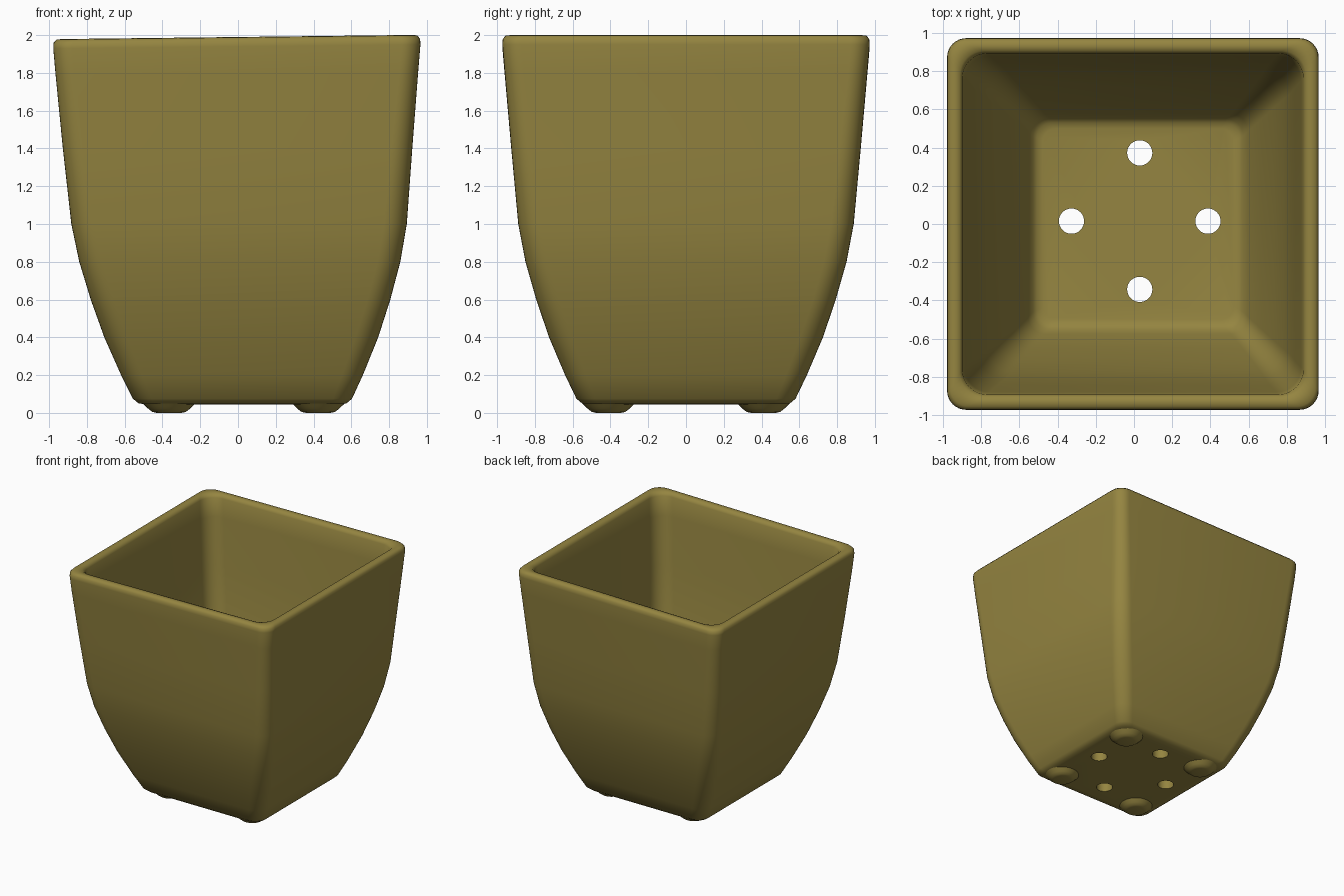
import bpy, bmesh, math

cube = bpy.data.objects.get("Cube")
if cube:
    bpy.data.objects.remove(cube, do_unlink=True)

glaze = bpy.data.materials.new("olive_glaze")
glaze.use_nodes = True
colour = (0.30, 0.235, 0.052, 1)
glaze.diffuse_color = colour
glaze.node_tree.nodes["Principled BSDF"].inputs["Base Color"].default_value = colour

CORNER_STEPS = 8


def section(half, radius, z, cx=0.0, cy=0.0):
    """Rounded square ring; a radius equal to half gives a circle."""
    pts = []
    for quarter in range(4):
        mid = math.pi / 4 + quarter * math.pi / 2
        ox = math.copysign(half - radius, math.cos(mid))
        oy = math.copysign(half - radius, math.sin(mid))
        for i in range(CORNER_STEPS + 1):
            a = quarter * math.pi / 2 + i * math.pi / 2 / CORNER_STEPS
            pts.append((cx + ox + radius * math.cos(a), cy + oy + radius * math.sin(a), z))
    return pts


def loft(name, rings):
    """Skin a stack of rings and cap both ends."""
    bm = bmesh.new()
    loops = [[bm.verts.new(p) for p in ring] for ring in rings]
    n = len(loops[0])
    for a, b in zip(loops, loops[1:]):
        for i in range(n):
            j = (i + 1) % n
            bm.faces.new((a[i], a[j], b[j], b[i]))
    bm.faces.new(list(reversed(loops[0])))
    bm.faces.new(loops[-1])
    bmesh.ops.remove_doubles(bm, verts=bm.verts, dist=1e-5)
    bmesh.ops.recalc_face_normals(bm, faces=bm.faces)
    mesh = bpy.data.meshes.new(name)
    bm.to_mesh(mesh)
    bm.free()
    mesh.materials.append(glaze)
    obj = bpy.data.objects.new(name, mesh)
    bpy.context.collection.objects.link(obj)
    return obj


def smooth(obj, degrees):
    bpy.ops.object.select_all(action='DESELECT')
    bpy.context.view_layer.objects.active = obj
    obj.select_set(True)
    bpy.ops.object.shade_smooth_by_angle(angle=math.radians(degrees))


# Wall profile: half width, corner radius, height
outer = [(0.50, 0.08, 0.045), (0.55, 0.09, 0.05), (0.58, 0.10, 0.075),
         (0.64, 0.11, 0.2), (0.725, 0.12, 0.4), (0.793, 0.12, 0.6),
         (0.85, 0.12, 0.8), (0.888, 0.12, 1.0), (0.925, 0.11, 1.4),
         (0.96, 0.10, 1.8), (0.972, 0.10, 1.94)]
rim = [(0.97, 0.10, 1.97), (0.955, 0.10, 1.987), (0.93, 0.11, 1.99),
       (0.905, 0.12, 1.985), (0.892, 0.13, 1.96)]
inner = [(0.88, 0.13, 1.8), (0.845, 0.13, 1.4), (0.81, 0.13, 1.0),
         (0.772, 0.12, 0.8), (0.717, 0.11, 0.6), (0.65, 0.10, 0.4),
         (0.575, 0.09, 0.2), (0.55, 0.09, 0.155), (0.53, 0.08, 0.138),
         (0.50, 0.07, 0.13)]


def lean(z):
    """Sideways shift of the slightly uneven body."""
    return 0.025 - 0.031 * min(z / 1.6, 1)


pot = loft("pot_body", [section(h, r, z, lean(z)) for h, r, z in outer + rim + inner])
# Rim tilts up a touch toward one side
for v in pot.data.vertices:
    v.co.z += 0.012 * v.co.x * max(0, v.co.z - 1) ** 2

# Four drainage holes through the floor
for k in range(4):
    a = k * math.pi / 2
    x, y = 0.03 + 0.357 * math.cos(a), 0.015 + 0.357 * math.sin(a)
    cutter = loft("hole_cutter", [section(0.066, 0.066, z, x, y) for z in (-0.2, 0.4)])
    cutter.hide_render = True
    mod = pot.modifiers.new("drain_hole", 'BOOLEAN')
    mod.operation = 'DIFFERENCE'
    mod.solver = 'EXACT'
    mod.object = cutter
    bpy.context.view_layer.objects.active = pot
    bpy.ops.object.modifier_apply(modifier=mod.name)
    bpy.data.objects.remove(cutter, do_unlink=True)
smooth(pot, 50)

# Low rounded feet under the corners
foot = [(0.065, 0.0), (0.088, 0.005), (0.108, 0.02), (0.125, 0.036), (0.145, 0.055)]
for side, sx in (("right", -1), ("left", 1)):
    for end, sy in (("front", -1), ("back", 1)):
        obj = loft(f"foot_{end}_{side}",
                   [section(r, r, z, 0.03 + 0.395 * sx, 0.41 * sy) for r, z in foot])
        smooth(obj, 50)
